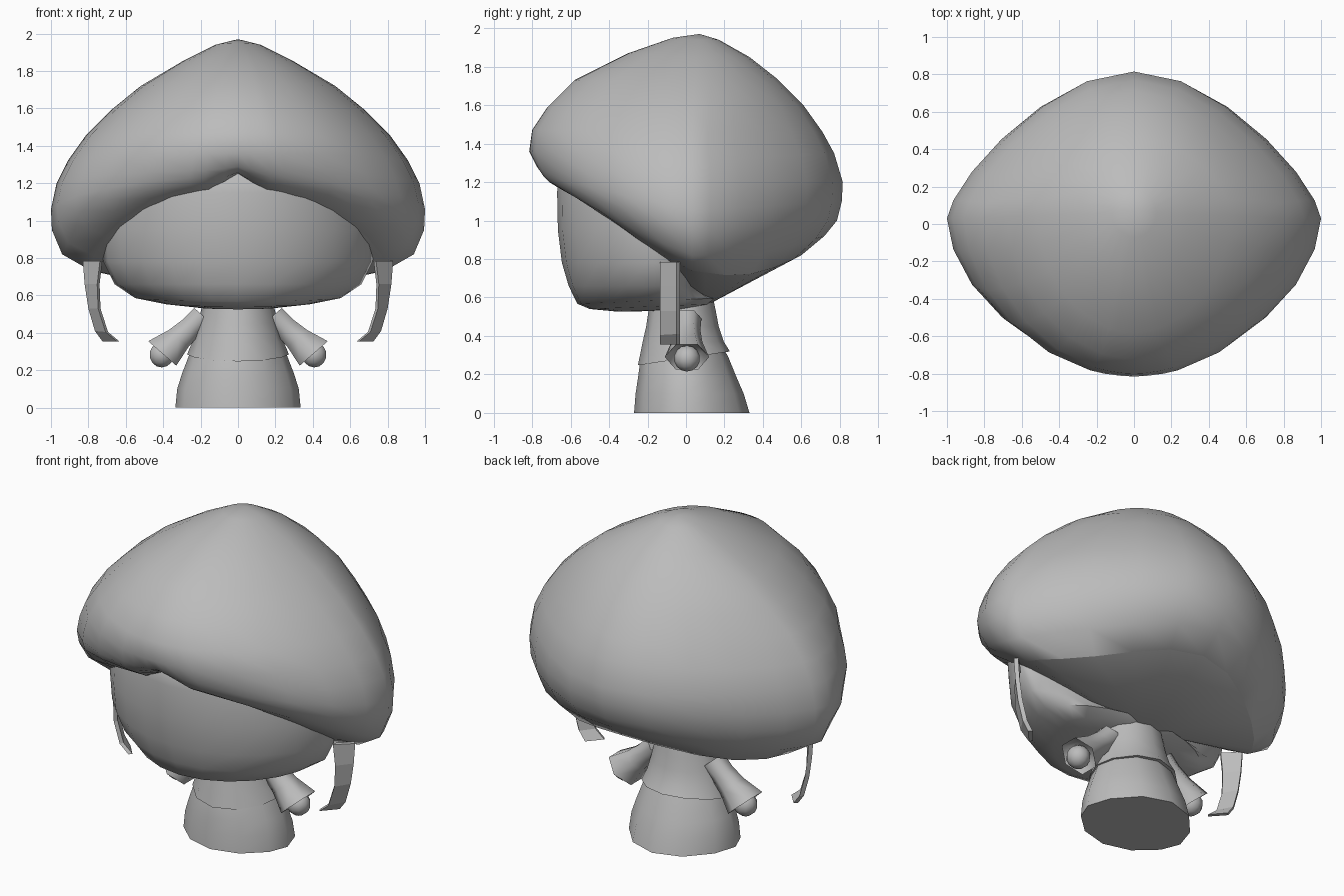
import bpy, bmesh, math
from mathutils import Vector

cube = bpy.data.objects.get("Cube")
if cube:
    bpy.data.objects.remove(cube, do_unlink=True)

grey = bpy.data.materials.new("plain_grey")
grey.use_nodes = True
colour = (0.5, 0.5, 0.5, 1)
grey.diffuse_color = colour
grey.node_tree.nodes["Principled BSDF"].inputs["Base Color"].default_value = colour


def finish(name, bm, angle):
    bmesh.ops.recalc_face_normals(bm, faces=bm.faces)
    mesh = bpy.data.meshes.new(name)
    bm.to_mesh(mesh)
    bm.free()
    mesh.materials.append(grey)
    obj = bpy.data.objects.new(name, mesh)
    bpy.context.collection.objects.link(obj)
    bpy.ops.object.select_all(action="DESELECT")
    obj.select_set(True)
    bpy.context.view_layer.objects.active = obj
    bpy.ops.object.shade_smooth_by_angle(angle=math.radians(angle))
    return obj


def loft(name, rings, start, end, angle=40):
    """Bridge rings of points and fan both ends to tip points."""
    bm = bmesh.new()
    loops = [[bm.verts.new(p) for p in ring] for ring in rings]
    n = len(loops[0])
    for a, b in zip(loops, loops[1:]):
        for i in range(n):
            j = (i + 1) % n
            bm.faces.new((a[i], a[j], b[j], b[i]))
    for tip, loop in ((start, loops[0]), (end, loops[-1])):
        v = bm.verts.new(tip)
        for i in range(n):
            bm.faces.new((v, loop[i], loop[(i + 1) % n]))
    return finish(name, bm, angle)


def oval(z, rx, front, back, n, tilt=0, split=0.0):
    """Slightly pointed ring with separate front and back depth around y = split."""
    pts = []
    for i in range(n):
        a = math.tau * i / n
        c = math.cos(a)
        y = split + (front - split if c > 0 else back - split) * abs(c) ** 1.25
        pts.append((rx * math.sin(a), y, z + tilt * y))
    return pts


# Hair: front, side and back profiles as (reach, height), blended by direction
front = [(-.07, 1.95), (-.3, 1.87), (-.58, 1.73), (-.72, 1.59), (-.8, 1.47), (-.815, 1.36),
         (-.78, 1.27), (-.755, 1.235), (-.725, 1.205), (-.68, 1.18), (-.61, 1.16)]
side = [(.12, 1.94), (.3, 1.85), (.52, 1.72), (.68, 1.59), (.81, 1.46), (.91, 1.32),
        (.97, 1.2), (1.0, 1.06), (.995, .95), (.94, .82), (.8, .74)]
back = [(.17, 1.94), (.33, 1.85), (.47, 1.74), (.61, 1.6), (.71, 1.46), (.77, 1.35),
        (.815, 1.2), (.81, 1.1), (.785, 1.0), (.72, .92), (.6, .82)]
notch = {0: 1, 4: .5, 356: .5}                    # parting in the fringe
angles = sorted(set(range(0, 360, 15)) | {4, 10, 350, 356})
hair_rings = []
for k, (f, s, b) in enumerate(zip(front, side, back)):
    blend = min(1, k / 4)
    centre = .06 - .03 * blend
    ring = []
    for degrees in angles:
        a = math.radians(degrees)
        c, sn = abs(math.cos(a)), math.sin(a)
        if math.cos(a) > 0:
            extent, height = f
            reach = c ** (1 + blend * .15)
            w, sag = c ** 1.3, 0
        else:
            extent, height = b
            pointed = c * c + .25 * c * sn ** 4
            reach = c + (pointed - c) * blend
            w, sag = c ** 2.6, .025 * max(0, k - 8) * (2 * c * sn) ** 2
        lift = notch.get(degrees, 0) * max(0, k - 5)
        ring.append((s[0] * sn, centre + (extent - centre) * reach + .007 * lift,
                     s[1] + (height - s[1]) * w + .018 * lift - sag))
    hair_rings.append(ring)
# The upper shell closes inside; the underside is a separate panel with a crisp rim
loft("hair", hair_rings, (0, .07, 1.97), (0, .1, .8), 46)
loft("hair_underside", hair_rings[-1:], (0, .1, .79), (0, .1, .555), 30)

# Head under the hair: height, half width, depth
head = [(.54, .22, .25), (.56, .4, .4), (.59, .55, .465), (.66, .66, .51), (.78, .72, .545),
        (.95, .73, .566), (1.15, .71, .57), (1.28, .66, .55), (1.4, .4, .35)]
head_rings = []
for z, rx, d in head:
    low = z < .6
    head_rings.append(oval(z, rx, -.1 - d, -.1 + d * (.55 if low else .3), 24, .04 if low else 0, -.1))
loft("head", head_rings, (0, -.15, .53), (0, -.1, 1.45), 60)

# Skirt and bodice: height, half width, front, back
skirt = [(0, .335, -.27, .33), (.1, .325, -.262, .3), (.18, .3, -.25, .265),
         (.29, .258, -.235, .22), (.4, .21, -.19, .16)]
loft("skirt", [oval(*r, 12) for r in skirt], (0, 0, 0), (0, 0, .42))
bodice = [(.6, .18, -.18, .14), (.53, .195, -.195, .155), (.45, .215, -.207, .17),
          (.37, .237, -.225, .197), (.285, .272, -.25, .228)]
bodice_rings = [oval(*r, 12, .15 if r[0] < .3 else 0) for r in bodice]
loft("bodice", bodice_rings, (0, 0, .6), (0, 0, .33))


def sleeve_ring(t, radius, sign):
    """Six-sided cuff section along the arm."""
    mid = Vector((.185, .005, .49)) + Vector((.22, 0, -.2)) * t
    across = Vector((.155, 0, .135)).normalized()
    ring = []
    for i in range(6):
        a = math.tau * i / 6
        p = mid + across * radius * math.sin(a) + Vector((0, radius * math.cos(a), 0))
        ring.append((p.x * sign, p.y, p.z))
    return ring


# Sleeves, hands and hanging side locks, on both sides
lock_outer = [(.83, .785), (.82, .66), (.80, .53), (.765, .41), (.725, .355)]
lock_inner = [(.73, .785), (.745, .66), (.74, .53), (.70, .405), (.64, .355)]

for label, sign in (("left", 1), ("right", -1)):
    sleeve = [sleeve_ring(t, r, sign) for t, r in
              ((0, .075), (.3, .07), (.6, .08), (1, .115), (.85, .08))]
    loft(label + "_sleeve", sleeve, (.18 * sign, .005, .48), (.37 * sign, .005, .32), 62)

    bm = bmesh.new()
    bmesh.ops.create_uvsphere(bm, u_segments=10, v_segments=7, radius=.068)
    bmesh.ops.translate(bm, verts=bm.verts, vec=(.408 * sign, .005, .283))
    finish(label + "_hand", bm, 60)

    # Thin strip set diagonally, facing forward and outward
    lock = [[(xo * sign, -.05, zo), ((xo - .018) * sign, -.032, zo),
             ((xi - .005) * sign, -.115, zi), ((xi + .008) * sign, -.135, zi)]
            for (xo, zo), (xi, zi) in zip(lock_outer, lock_inner)]
    loft(label + "_side_lock", lock, (.775 * sign, -.085, .785), (.675 * sign, -.085, .355), 8)
